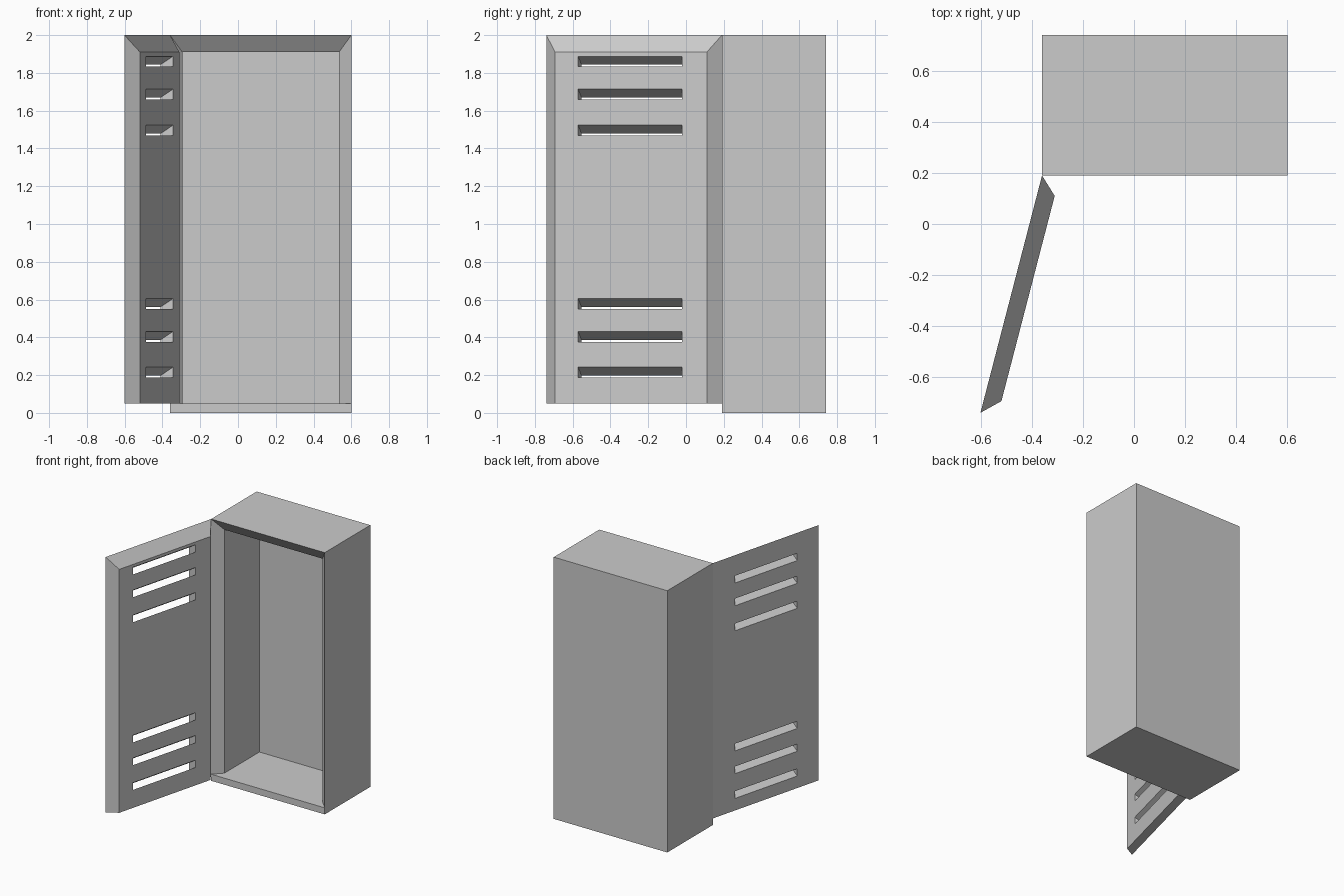
import bpy, bmesh, math
from mathutils import Matrix

if "Cube" in bpy.data.objects:
    bpy.data.objects.remove(bpy.data.objects["Cube"])

L, R, W = -0.36, 0.60, 0.96          # cabinet sides and width
FRONT, BACK = 0.19, 0.74             # cabinet depth range
FLOOR, TOP, LIP = 0.05, 2.0, 1.91    # floor, top, underside of top
INSET, THICK = 0.065, 0.068          # mitred rim / door edge


def make_object(name, bm):
    bmesh.ops.recalc_face_normals(bm, faces=bm.faces[:])
    me = bpy.data.meshes.new(name)
    bm.to_mesh(me)
    bm.free()
    ob = bpy.data.objects.new(name, me)
    bpy.context.collection.objects.link(ob)
    return ob


def ring(bm, x0, x1, y, z0, z1):
    return [bm.verts.new(p) for p in ((x0, y, z0), (x1, y, z0), (x1, y, z1), (x0, y, z1))]


def bridge(bm, a, b):
    for i in range(4):
        j = (i + 1) % 4
        bm.faces.new((a[i], a[j], b[j], b[i]))


# Cabinet: hollow box with a mitred front rim and a flat floor
bm = bmesh.new()
back = ring(bm, L, R, BACK, 0, TOP)
rim = ring(bm, L, R, FRONT, FLOOR, TOP)
toe = [bm.verts.new((x, FRONT, 0)) for x in (L, R)]
inner = ring(bm, L + INSET, R - INSET, FRONT + THICK, FLOOR, LIP)
deep = ring(bm, L + INSET, R - INSET, 0.68, FLOOR, LIP)
bridge(bm, rim, inner)
bridge(bm, inner, deep)
bm.faces.new(deep)
bm.faces.new(back)
bm.faces.new((toe[0], toe[1], rim[1], rim[0]))            # toe strip
bm.faces.new((toe[0], toe[1], back[1], back[0]))          # underside
bm.faces.new((rim[2], rim[3], back[3], back[2]))          # top
bm.faces.new((toe[0], rim[0], rim[3], back[3], back[0]))  # left
bm.faces.new((toe[1], rim[1], rim[2], back[2], back[1]))  # right
make_object("cabinet", bm)

# Door: mitred panel, built with the hinge at the origin
bm = bmesh.new()
outer = ring(bm, 0, W, 0, FLOOR, TOP)
inside = ring(bm, INSET, W - INSET, THICK, FLOOR, LIP)
bridge(bm, outer, inside)
bm.faces.new(outer)
bm.faces.new(inside)
door = make_object("door", bm)

# Slanted vent slots, dropping towards the outside of the door
bm = bmesh.new()
SLOPE = 0.66
for z in (0.187, 0.376, 0.55, 1.468, 1.659, 1.833):
    a, b = [ring(bm, 0.20, 0.768, v, z + (v - THICK) * SLOPE, z + 0.055 + (v - THICK) * SLOPE)
            for v in (-0.05, THICK + 0.05)]
    bridge(bm, a, b)
    bm.faces.new(a)
    bm.faces.new(b)
cutter = make_object("vent_cutter", bm)
cutter.hide_render = True

mod = door.modifiers.new("vents", 'BOOLEAN')
mod.operation = 'DIFFERENCE'
mod.solver = 'EXACT'
mod.object = cutter
bpy.context.view_layer.objects.active = door
bpy.ops.object.modifier_apply(modifier=mod.name)
bpy.data.objects.remove(cutter)

# Swing the door open on the left front edge
angle = math.radians(-(90 + 14.55))
door.data.transform(Matrix.Translation((L, FRONT, 0)) @ Matrix.Rotation(angle, 4, 'Z'))
